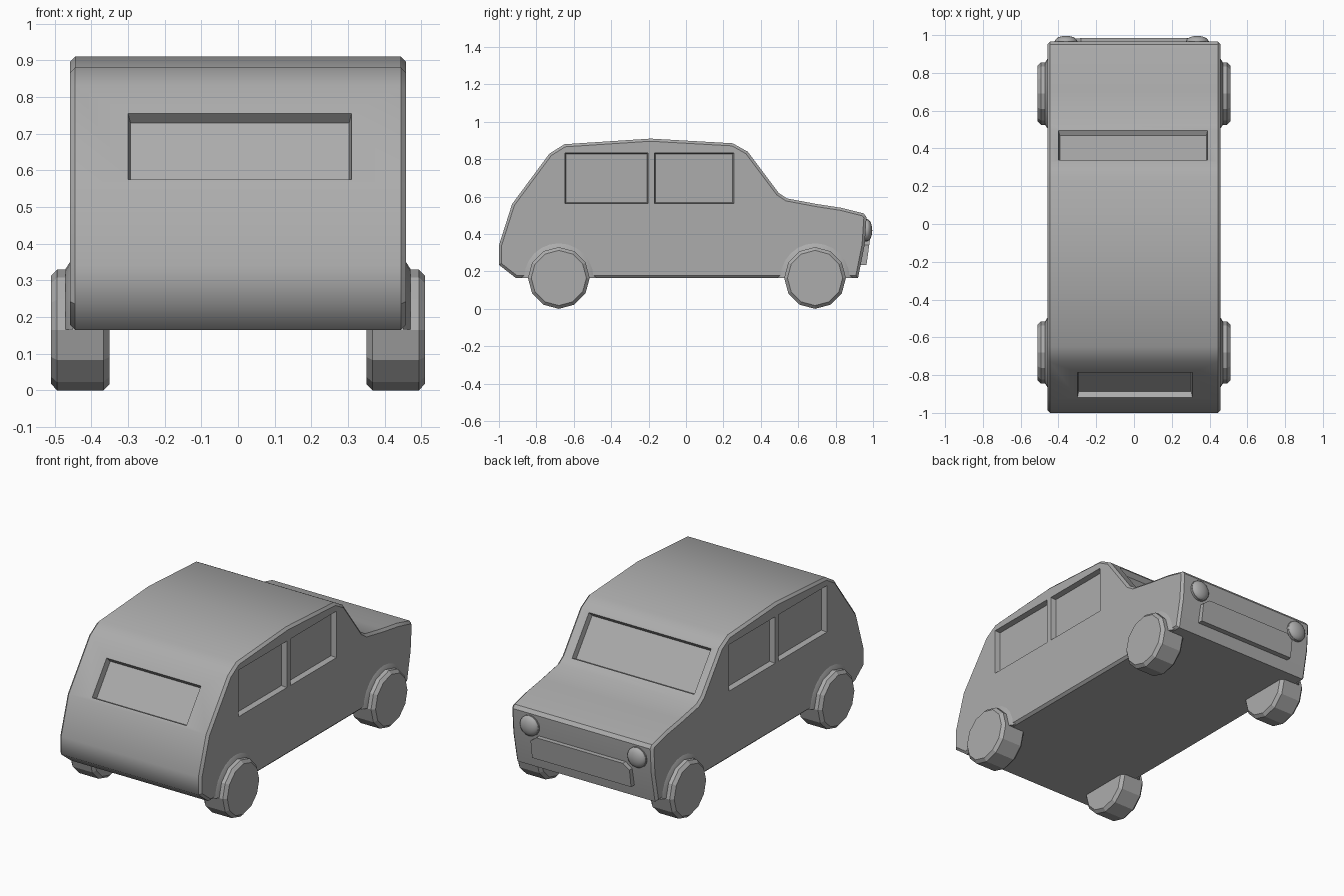
import bpy, bmesh, math
from mathutils import Matrix, Vector

cube = bpy.data.objects.get("Cube")
if cube:
    bpy.data.objects.remove(cube)

TONE = (0.415, 0.415, 0.415, 1)
grey = bpy.data.materials.new("plain grey")
grey.use_nodes = True
grey.diffuse_color = TONE
grey.node_tree.nodes["Principled BSDF"].inputs["Base Color"].default_value = TONE


def finish(bm, name, smooth=None):
    bmesh.ops.recalc_face_normals(bm, faces=bm.faces[:])
    mesh = bpy.data.meshes.new(name)
    bm.to_mesh(mesh)
    bm.free()
    mesh.materials.append(grey)
    ob = bpy.data.objects.new(name, mesh)
    bpy.context.collection.objects.link(ob)
    if smooth:
        shade(ob, smooth)
    return ob


def shade(ob, angle):
    bpy.ops.object.select_all(action='DESELECT')
    ob.select_set(True)
    bpy.context.view_layer.objects.active = ob
    bpy.ops.object.shade_smooth_by_angle(angle=math.radians(angle))


def extrude(bm, face, vec):
    new = bmesh.ops.extrude_face_region(bm, geom=[face])["geom"]
    bmesh.ops.translate(bm, vec=vec, verts=[v for v in new if isinstance(v, bmesh.types.BMVert)])


def cone_x(bm, r0, r1, x0, x1, y, z, segments):
    """Cylinder or cone along x from x0 to x1."""
    place = Matrix.Translation(((x0 + x1) / 2, y, z)) @ Matrix.Rotation(math.pi / 2, 4, 'Y')
    bmesh.ops.create_cone(bm, cap_ends=True, segments=segments, radius1=r0,
                          radius2=r1, depth=x1 - x0, matrix=place)


def turn_to_side(bm, s):
    """Turn a part built on the left over to side s."""
    bmesh.ops.rotate(bm, verts=bm.verts[:], cent=(0, 0, 0),
                     matrix=Matrix.Rotation(0 if s > 0 else math.pi, 3, 'Z'))


def bevel_rims(bm, offset):
    rims = [e for e in bm.edges if abs(e.verts[0].co.x - e.verts[1].co.x) < 0.01]
    bmesh.ops.bevel(bm, geom=rims, offset=offset, segments=1, affect='EDGES')


# Body shell with narrow chamfers along both sides
outline = [(-0.91, 0.165), (-1.0, 0.235), (-1.0, 0.34), (-0.93, 0.56), (-0.73, 0.83),
           (-0.65, 0.88), (-0.19, 0.91), (0.25, 0.885), (0.33, 0.84), (0.495, 0.62),
           (0.54, 0.59), (0.70, 0.56), (0.83, 0.54), (0.95, 0.51), (0.965, 0.49),
           (0.955, 0.34), (0.92, 0.165)]
bm = bmesh.new()
extrude(bm, bm.faces.new([bm.verts.new((-0.458, y, z)) for y, z in outline]), (0.916, 0, 0))
bevel_rims(bm, 0.014)
body = finish(bm, "body")


# Window recesses
def cut_window(center, normal, width, height, depth, taper=0.007):
    """Sink a slightly tapered rectangle into the body along the given normal."""
    n = Vector(normal).normalized()
    up = (Vector((0, 0, 1)) - n * n.z).normalized()
    side = up.cross(n)
    cutter_bm = bmesh.new()
    bmesh.ops.create_cube(cutter_bm, size=1)
    for v in cutter_bm.verts:
        grow = math.copysign(taper, v.co.z)
        u = v.co.x * (width + 2 * grow)
        w = v.co.y * (height + 2 * grow)
        v.co = Vector(center) + side * u + up * w + n * (v.co.z * depth * 2)
    cutter = finish(cutter_bm, "window_cutter")
    cutter.hide_render = True
    mod = body.modifiers.new("window", 'BOOLEAN')
    mod.operation, mod.solver, mod.object = 'DIFFERENCE', 'EXACT', cutter
    bpy.context.view_layer.objects.active = body
    bpy.ops.object.modifier_apply(modifier=mod.name)
    bpy.data.objects.remove(cutter)


for s in (-1, 1):
    cut_window((s * 0.458, -0.425, 0.698), (s, 0, 0), 0.445, 0.272, 0.03)
    cut_window((s * 0.458, 0.043, 0.698), (s, 0, 0), 0.425, 0.272, 0.03)
cut_window((0.005, -0.853, 0.665), (0, -0.27, 0.20), 0.61, 0.225, 0.035)
cut_window((-0.005, 0.418, 0.723), (0, 0.22, 0.165), 0.79, 0.26, 0.03)
shade(body, 32)

# Soft lower edge of the tail
for e in body.data.edges:
    a, b = (body.data.vertices[i].co for i in e.vertices)
    if max(a.y, b.y) < -0.99 and max(a.z, b.z) < 0.26 and abs(a.x - b.x) > 0.5:
        e.use_edge_sharp = False

# Wheels and the flared arches around them
for end, y in (("rear", -0.68), ("front", 0.69)):
    for side, s in (("left", 1), ("right", -1)):
        bm = bmesh.new()
        cone_x(bm, 0.165, 0.165, 0.35, 0.51, s * y, 0.165, 12)
        bevel_rims(bm, 0.017)
        turn_to_side(bm, s)
        finish(bm, f"{end}_{side}_wheel")

        bm = bmesh.new()
        cone_x(bm, 0.198, 0.166, 0.45, 0.47, s * y, 0.165, 24)
        cut = bmesh.ops.bisect_plane(bm, geom=bm.verts[:] + bm.edges[:] + bm.faces[:],
                                     plane_co=(0, 0, 0.166), plane_no=(0, 0, -1),
                                     clear_outer=True)["geom_cut"]
        bmesh.ops.edgeloop_fill(bm, edges=[e for e in cut if isinstance(e, bmesh.types.BMEdge)])
        turn_to_side(bm, s)
        finish(bm, f"{end}_{side}_arch", 65)

# Domed headlights, each on a short round rim
for side, x in (("left", 0.335), ("right", -0.36)):
    bm = bmesh.new()
    turn = Matrix.Rotation(math.pi / 2, 4, 'X')
    bmesh.ops.create_uvsphere(bm, u_segments=16, v_segments=10, radius=1,
                              matrix=Matrix.Translation((x, 0.966, 0.42))
                              @ Matrix.Diagonal((0.06, 0.03, 0.06, 1)) @ turn)
    bmesh.ops.create_cone(bm, cap_ends=True, segments=16, radius1=0.061, radius2=0.061,
                          depth=0.035, matrix=Matrix.Translation((x, 0.952, 0.42)) @ turn)
    finish(bm, f"{side}_headlight", 40)

# Grille plate with clipped upper corners, leaning with the nose
bm = bmesh.new()
corners = [(-0.32, 0.235), (0.32, 0.235), (0.32, 0.34), (0.28, 0.37), (-0.28, 0.37), (-0.32, 0.34)]
face = bm.faces.new([bm.verts.new((x, 0.965 + (z - 0.235) * 0.14, z)) for x, z in corners])
extrude(bm, face, (0, -0.045, 0))
finish(bm, "grille")
